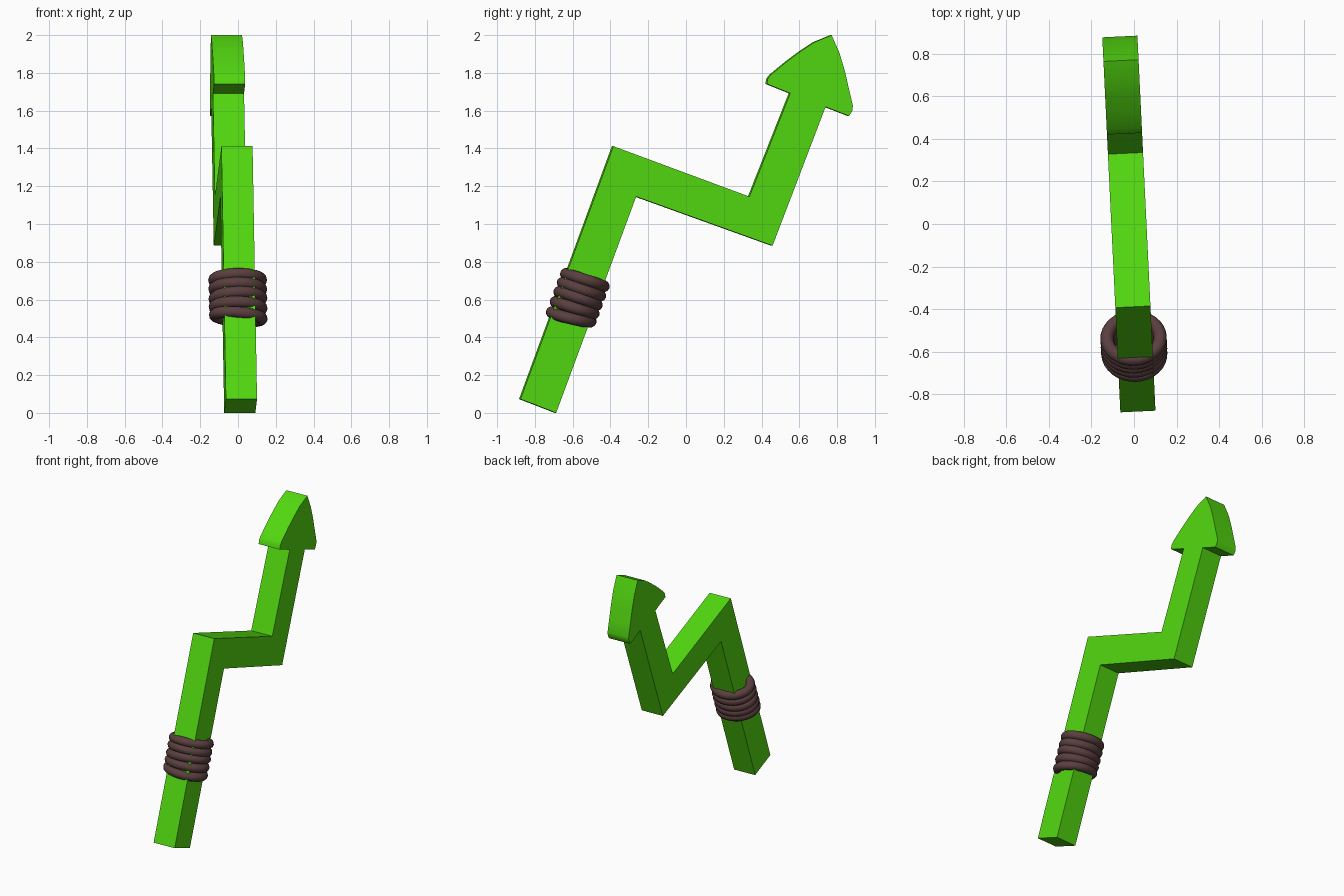
import bpy, bmesh, math
from mathutils import Matrix, Vector

if "Cube" in bpy.data.objects:
    bpy.data.objects.remove(bpy.data.objects["Cube"])

TURN = Matrix.Translation((-0.024, 0, 0)) @ Matrix.Rotation(math.radians(2.76), 4, 'Z')
HALF = 0.0825


def material(name, color):
    m = bpy.data.materials.new(name)
    m.diffuse_color = (*color, 1)
    m.use_nodes = True
    m.node_tree.nodes["Principled BSDF"].inputs["Base Color"].default_value = m.diffuse_color
    return m


green = material("green", (0.085, 0.68, 0.005))
brown = material("brown", (0.105, 0.05, 0.05))


def finish(name, bm, mat, angle):
    bmesh.ops.recalc_face_normals(bm, faces=bm.faces)
    me = bpy.data.meshes.new(name)
    bm.to_mesh(me)
    bm.free()
    me.transform(TURN)
    me.materials.append(mat)
    ob = bpy.data.objects.new(name, me)
    bpy.context.collection.objects.link(ob)
    bpy.ops.object.select_all(action='DESELECT')
    ob.select_set(True)
    bpy.context.view_layer.objects.active = ob
    bpy.ops.object.shade_smooth_by_angle(angle=math.radians(angle))
    return ob


# Zigzag staff with arrowhead: one outline in the YZ plane, extruded along x
outline = [(-0.881, 0.073), (-0.692, 0.0), (-0.268, 1.145), (0.455, 0.885),
           (0.736, 1.62), (0.86, 1.572), (0.877, 1.598), (0.881, 1.625),
           (0.861, 1.71), (0.838, 1.81), (0.81, 1.905), (0.768, 2.0),
           (0.675, 1.962), (0.60, 1.912), (0.53, 1.86), (0.445, 1.79),
           (0.43, 1.77), (0.424, 1.742), (0.548, 1.692), (0.332, 1.145),
           (-0.389, 1.412)]
bm = bmesh.new()
face = bm.faces.new([bm.verts.new((-HALF, y, z)) for y, z in outline])
ext = bmesh.ops.extrude_face_region(bm, geom=[face])
bmesh.ops.translate(bm, vec=(2 * HALF, 0, 0),
                    verts=[v for v in ext["geom"] if isinstance(v, bmesh.types.BMVert)])
finish("zigzag_arrow_staff", bm, green, 25)


# Cord wrapping: five oval rings round the lower bar
def ring(name, centre, tilt_x, tilt_y, rx=0.125, ry=0.106, r=0.031, major=32, minor=12):
    bm = bmesh.new()
    place = (Matrix.Translation(centre) @ Matrix.Rotation(math.radians(tilt_x), 4, 'X')
             @ Matrix.Rotation(math.radians(tilt_y), 4, 'Y'))
    loops = []
    for i in range(major):
        a = 2 * math.pi * i / major
        loop = []
        for j in range(minor):
            b = 2 * math.pi * j / minor
            d = r * math.cos(b)
            loop.append(bm.verts.new(place @ Vector(((rx + d) * math.cos(a),
                                                     (ry + d) * math.sin(a),
                                                     r * math.sin(b)))))
        loops.append(loop)
    for i in range(major):
        p, q = loops[i], loops[(i + 1) % major]
        for j in range(minor):
            k = (j + 1) % minor
            bm.faces.new((p[j], q[j], q[k], p[k]))
    finish(name, bm, brown, 60)


axis = Vector((0, 0.348, 0.937))
middle = Vector((-0.028 + 0.024, -0.572, 0.606))
tilts = [(-13, 5), (-17, 2), (-19, -1), (-19, 1), (-18, 0)]
for i, (tx, ty) in enumerate(tilts):
    ring(f"cord_ring_{i + 1}", middle + axis * (i - 2) * 0.052, tx, ty)
